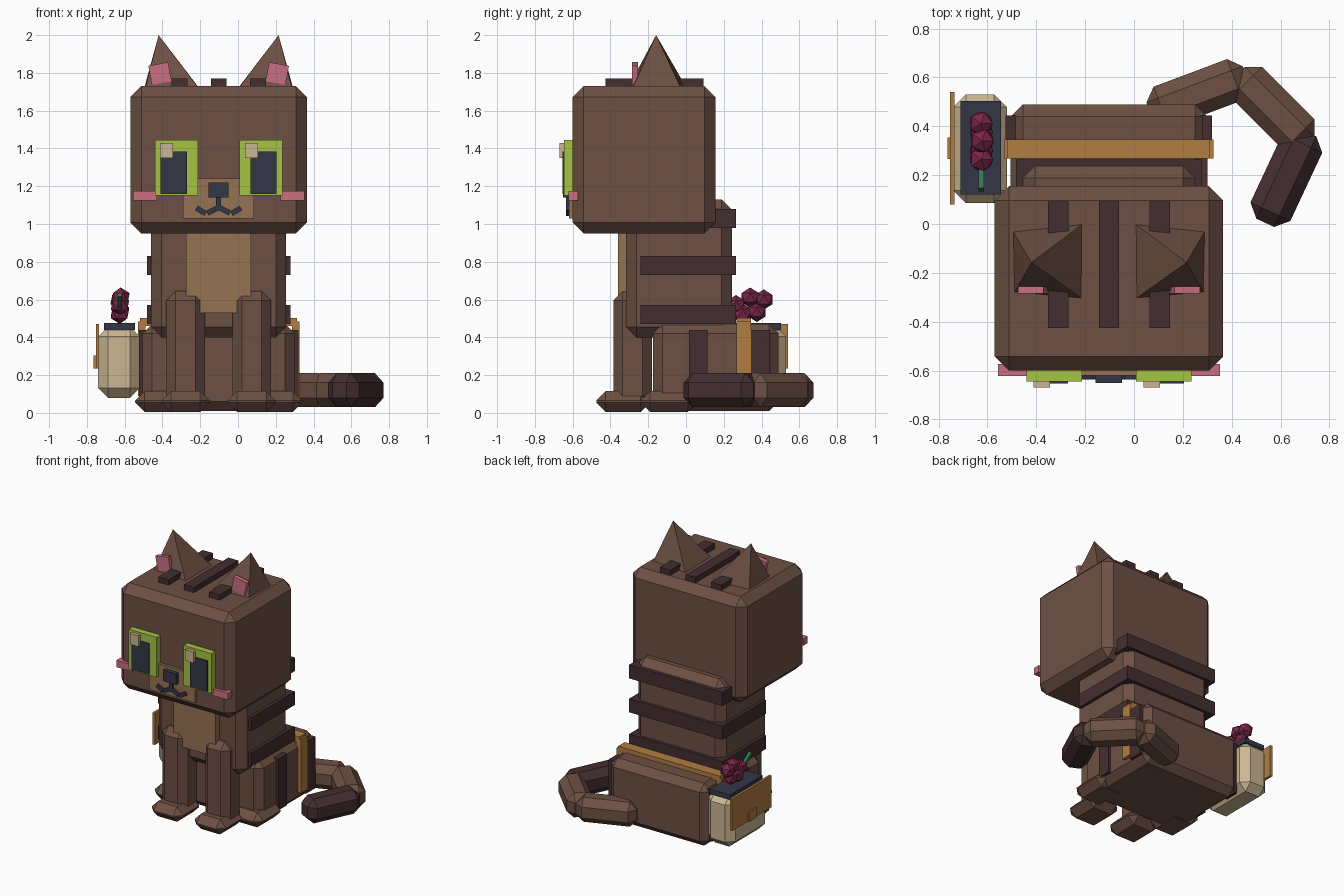
import bpy, bmesh, math
from mathutils import Vector, Matrix

if "Cube" in bpy.data.objects:
    bpy.data.objects.remove(bpy.data.objects["Cube"])

CX = -0.1025  # symmetry plane of the cat


def mat(name, hexcol):
    lin = []
    for i in (0, 2, 4):
        c = int(hexcol[i:i + 2], 16) / 255
        lin.append(c / 12.92 if c <= 0.04045 else ((c + 0.055) / 1.055) ** 2.4)
    m = bpy.data.materials.new(name)
    m.diffuse_color = (*lin, 1)
    m.use_nodes = True
    m.node_tree.nodes["Principled BSDF"].inputs["Base Color"].default_value = m.diffuse_color
    return m


BROWN = mat("brown_fur", "6D5043")
DARK = mat("dark_stripe", "442E31")
TAN = mat("tan_fur", "957352")
GREEN = mat("eye_green", "A5C344")
NAVY = mat("dark_navy", "343746")
PINK = mat("pink", "CB6F82")
CREAM = mat("cream", "CBB793")
ORANGE = mat("strap_orange", "B27D42")
BERRY = mat("berry_red", "7A2748")
LEAF = mat("stem_green", "2F7850")


def finish(name, bm, m, matrix=Matrix()):
    bmesh.ops.recalc_face_normals(bm, faces=bm.faces)
    me = bpy.data.meshes.new(name)
    bm.to_mesh(me)
    bm.free()
    me.materials.append(m)
    ob = bpy.data.objects.new(name, me)
    ob.matrix_world = matrix
    bpy.context.collection.objects.link(ob)
    return ob


def block(name, m, size, matrix, bevel=0):
    bm = bmesh.new()
    bmesh.ops.create_cube(bm, size=1)
    bmesh.ops.scale(bm, vec=size, verts=bm.verts)
    if bevel:
        bmesh.ops.bevel(bm, geom=bm.edges[:], offset=bevel, segments=1,
                        affect='EDGES', profile=0.5)
    return finish(name, bm, m, matrix)


def box(name, m, x, y, z, bevel=0, ry=0):
    """Box from ranges, optionally turned about y."""
    c = Vector([sum(r) / 2 for r in (x, y, z)])
    s = [r[1] - r[0] for r in (x, y, z)]
    return block(name, m, s, Matrix.Translation(c) @ Matrix.Rotation(ry, 4, 'Y'), bevel)


def pair(name, m, x, y, z, bevel=0, ry=0):
    """Box and its mirror image across the cat's centre."""
    box(name + "_left", m, x, y, z, bevel, ry)
    box(name + "_right", m, (2 * CX - x[1], 2 * CX - x[0]), y, z, bevel, -ry)


def beam(name, m, a, b, w, h, bevel=0):
    """Box running from a to b."""
    a, b = Vector(a), Vector(b)
    d = b - a
    side = Vector((0, 0, 1)).cross(d).normalized()
    up = d.normalized().cross(side)
    rot = Matrix((d.normalized(), side, up)).transposed().to_4x4()
    return block(name, m, (d.length, w, h), Matrix.Translation((a + b) / 2) @ rot, bevel)


# Head, torso and hips
box("head", BROWN, (-0.57, 0.365), (-0.60, 0.155), (0.95, 1.73), 0.058)
box("torso", BROWN, (-0.46, 0.255), (-0.317, 0.243), (0.40, 1.13), 0.055)
box("belly_patch", TAN, (-0.275, 0.07), (-0.36, -0.30), (0.53, 1.0))
box("hips", BROWN, (-0.505, 0.30), (-0.175, 0.49), (0.01, 0.47), 0.05)

# Stripes on back, hips and head
for i, z in enumerate((0.47, 0.73, 0.98)):
    box(f"back_stripe_{i}", DARK, (-0.483, 0.278), (-0.24, 0.265), (z, z + 0.1))
for i, y in enumerate(((0.015, 0.115), (0.34, 0.445))):
    pair(f"hip_stripe_{i}", DARK, (-0.525, -0.48), y, (0.06, 0.44))
pair("head_stripe", DARK, (-0.352, -0.268), (-0.425, 0.092), (1.70, 1.77))
box("head_stripe_middle", DARK, (-0.143, -0.062), (-0.425, 0.092), (1.70, 1.77))

# Legs and paws
pair("front_leg", BROWN, (-0.38, -0.175), (-0.385, -0.18), (0.04, 0.645), 0.05)
pair("front_paw", BROWN, (-0.405, -0.15), (-0.475, -0.19), (0.005, 0.115), 0.05)
pair("hind_paw", BROWN, (-0.545, -0.30), (-0.24, 0.06), (0.005, 0.115), 0.05)

# Ears: leaning pyramids with pink plates
for side, s in (("left", 1), ("right", -1)):
    def mx(x):
        return x if s == 1 else 2 * CX - x
    bm = bmesh.new()
    base = [bm.verts.new((mx(x), y, 1.725)) for x, y in
            ((-0.495, -0.03), (-0.21, 0.0), (-0.213, -0.305), (-0.49, -0.28))]
    tip = bm.verts.new((mx(-0.42), -0.158, 2.0))
    bm.faces.new(base)
    for i in range(4):
        bm.faces.new((base[i], base[(i + 1) % 4], tip))
    finish("ear_" + side, bm, BROWN)
pair("inner_ear", PINK, (-0.466, -0.360), (-0.285, -0.255), (1.745, 1.848), 0, -math.radians(11))

# Face
pair("eye", GREEN, (-0.44, -0.213), (-0.645, -0.59), (1.15, 1.445))
pair("pupil", NAVY, (-0.41, -0.27), (-0.653, -0.62), (1.16, 1.385))
for i, x in enumerate((-0.412, 0.038)):
    box(f"eye_glint_{i}", CREAM, (x, x + 0.068), (-0.67, -0.63), (1.35, 1.43))
pair("cheek", PINK, (-0.557, -0.43), (-0.622, -0.572), (1.125, 1.175))
box("muzzle", TAN, (-0.29, 0.085), (-0.62, -0.59), (1.03, 1.24))
box("nose", NAVY, (-0.157, -0.05), (-0.65, -0.60), (1.14, 1.22))
box("nose_line", NAVY, (-0.117, -0.09), (-0.636, -0.60), (1.08, 1.15))
for side, s in (("left", -1), ("right", 1)):
    beam("mouth_inner_" + side, NAVY, (CX, -0.62, 1.088),
         (CX + s * 0.06, -0.62, 1.058), 0.032, 0.028)
    beam("mouth_outer_" + side, NAVY, (CX + s * 0.068, -0.62, 1.055),
         (CX + s * 0.118, -0.62, 1.085), 0.032, 0.028)

# Tail lying on the ground
beam("tail_base", BROWN, (0.065, 0.46, 0.12), (0.459, 0.608, 0.12), 0.18, 0.18, 0.05)
beam("tail_middle", BROWN, (0.425, 0.615, 0.12), (0.71, 0.33, 0.12), 0.18, 0.18, 0.05)
beam("tail_tip", DARK, (0.71, 0.375, 0.12), (0.537, 0.005, 0.12), 0.18, 0.18, 0.05)

# Strap over the hips
box("strap_top", ORANGE, (-0.52, 0.312), (0.268, 0.345), (0.46, 0.502))
pair("strap_side", ORANGE, (-0.53, -0.49), (0.268, 0.345), (0.09, 0.485))

# Side bag with flap, clasp and dark opening
box("bag", CREAM, (-0.74, -0.52), (0.085, 0.53), (0.08, 0.457), 0.052)
box("bag_opening", NAVY, (-0.71, -0.545), (0.12, 0.503), (0.44, 0.475))
box("bag_flap", ORANGE, (-0.753, -0.735), (0.08, 0.54), (0.235, 0.47))
box("bag_clasp", ORANGE, (-0.764, -0.75), (0.267, 0.355), (0.235, 0.305))

# Bunch of berries with a stem
for i, (x, y, z) in enumerate(((-0.625, 0.265, 0.57), (-0.622, 0.34, 0.61), (-0.627, 0.412, 0.60),
                               (-0.625, 0.30, 0.525), (-0.625, 0.375, 0.535))):
    bm = bmesh.new()
    bmesh.ops.create_icosphere(bm, subdivisions=1, radius=0.054)
    finish(f"berry_{i}", bm, BERRY, Matrix.Translation((x, y, z)))
beam("berry_stem", LEAF, (-0.625, 0.235, 0.56), (-0.625, 0.14, 0.625), 0.024, 0.024)
